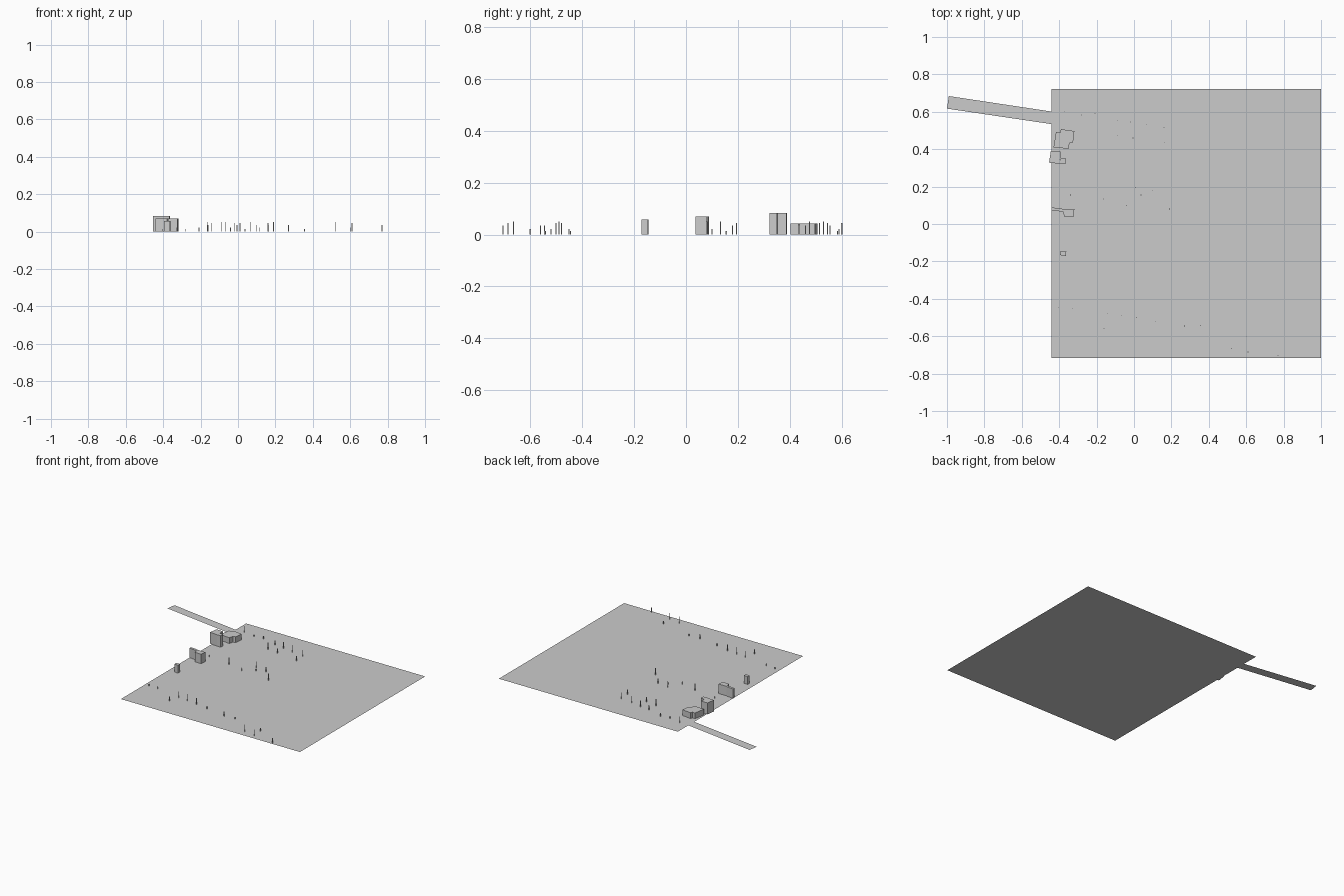
import bpy, bmesh


def prism(name, outline, height):
    """Closed block from a footprint; height 0 leaves a flat sheet."""
    bm = bmesh.new()
    face = bm.faces.new([bm.verts.new((x, y, 0)) for x, y in outline])
    face.normal_update()
    if face.normal.z < 0:
        face.normal_flip()
    if height:
        top = bmesh.ops.extrude_face_region(bm, geom=[face], use_keep_orig=True)
        verts = [g for g in top["geom"] if isinstance(g, bmesh.types.BMVert)]
        bmesh.ops.translate(bm, verts=verts, vec=(0, 0, height))
        bmesh.ops.recalc_face_normals(bm, faces=bm.faces)
    mesh = bpy.data.meshes.new(name)
    bm.to_mesh(mesh)
    bm.free()
    ob = bpy.data.objects.new(name, mesh)
    bpy.context.collection.objects.link(ob)
    return ob


# Ground sheet and the approach strip
prism("ground", [(-0.44, -0.717), (1, -0.717), (1, 0.722), (-0.44, 0.722)], 0)
prism("approach_strip", [(-1, 0.617), (-0.44, 0.534), (-0.44, 0.601), (-0.99, 0.684)], 0)

# Blocks along the left edge
prism("low_hall", [(-0.43, 0.41), (-0.417, 0.493), (-0.394, 0.49), (-0.391, 0.507),
                   (-0.319, 0.497), (-0.326, 0.437), (-0.345, 0.433), (-0.35, 0.402)], 0.042)
prism("tower_block", [(-0.454, 0.328), (-0.445, 0.389), (-0.393, 0.387), (-0.395, 0.322)], 0.083)
prism("tower_annex", [(-0.395, 0.322), (-0.366, 0.322), (-0.364, 0.35), (-0.394, 0.352)], 0.083)
prism("wing_block", [(-0.441, 0.072), (-0.44, 0.088), (-0.385, 0.084), (-0.384, 0.079),
                     (-0.319, 0.081), (-0.323, 0.037), (-0.373, 0.04), (-0.38, 0.066)], 0.069)
prism("small_block", [(-0.395, -0.166), (-0.364, -0.172), (-0.362, -0.147), (-0.394, -0.145)], 0.057)

# Thin posts: tall and short ones
tall = [(-0.37, 0.6), (-0.09, 0.555), (-0.09, 0.475), (-0.017, 0.545), (-0.005, 0.46),
        (0.065, 0.53), (0.16, 0.515), (0.165, 0.435), (-0.165, 0.133), (0.01, 0.195),
        (0.1, 0.18), (0.19, 0.08), (-0.14, -0.48), (-0.16, -0.56), (-0.065, -0.49),
        (0.015, -0.5), (0.27, -0.545), (0.52, -0.665), (0.61, -0.685), (0.77, -0.705)]
short = [(-0.28, 0.583), (-0.208, 0.59), (-0.34, 0.155), (-0.04, 0.1), (0.037, 0.155),
         (-0.33, -0.45), (-0.405, -0.445), (0.114, -0.52), (0.355, -0.542), (0.6, -0.6)]
r = 0.002
for points, heights in ((tall, (0.045, 0.034, 0.05)), (short, (0.014, 0.022))):
    for i, (x, y) in enumerate(points):
        prism("post", [(x - r, y - r), (x + r, y - r), (x + r, y + r), (x - r, y + r)],
              heights[i % len(heights)])
